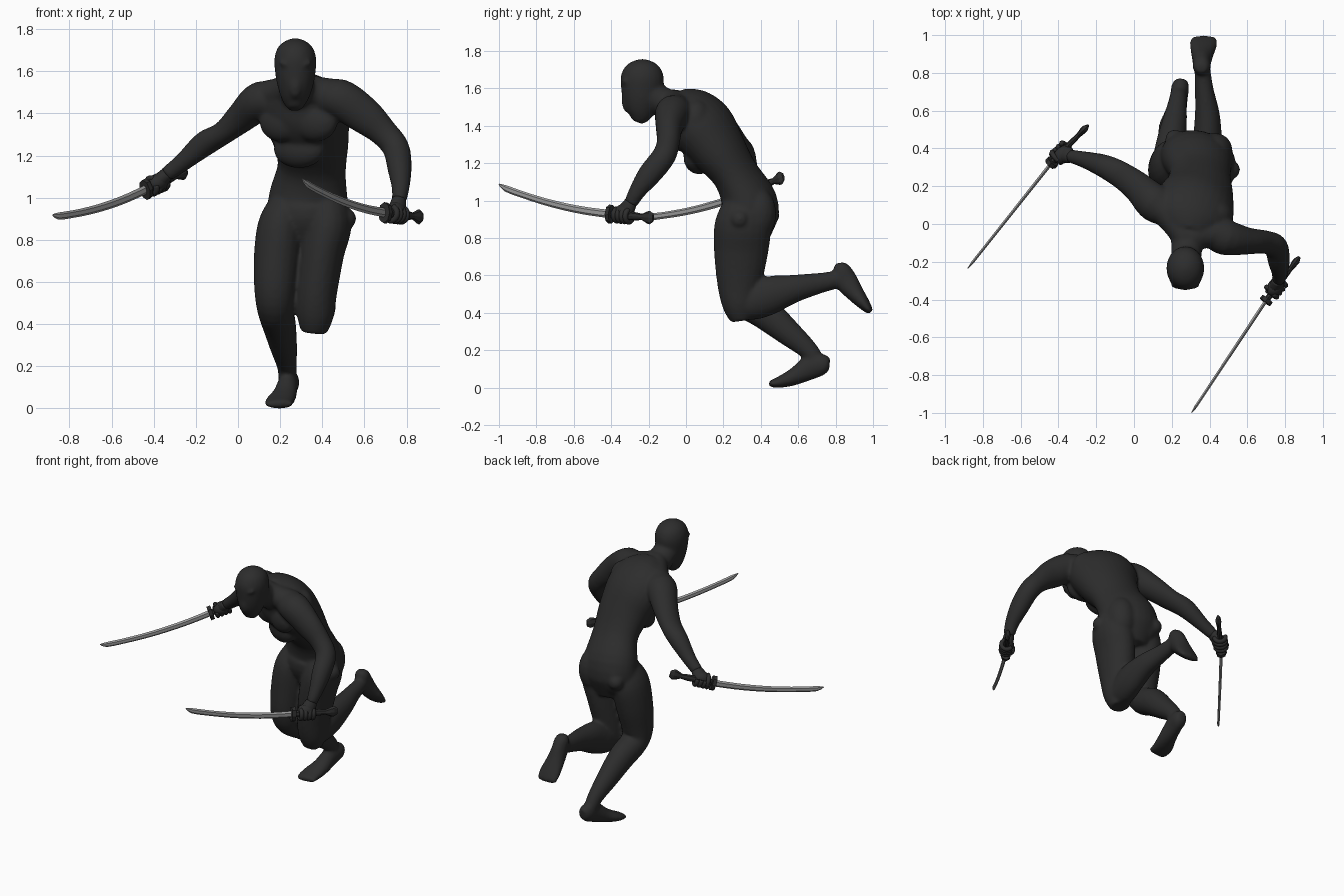
import bpy, bmesh, math
from mathutils import Vector, Matrix


def material(name, v):
    m = bpy.data.materials.new(name)
    m.diffuse_color = (v, v, v, 1)
    return m


DARK = material("dark suit", 0.026)
STEEL = material("steel", 0.35)


def spline(rows, steps):
    """Catmull-Rom through rows of equal length."""
    out = []
    for i in range(len(rows) - 1):
        p = [rows[max(i - 1, 0)], rows[i], rows[i + 1], rows[min(i + 2, len(rows) - 1)]]
        for k in range(steps):
            t = k / steps
            out.append([0.5 * (2 * b + (c - a) * t + (2 * a - 5 * b + 4 * c - d) * t * t
                               + (3 * b - a - 3 * c + d) * t ** 3) for a, b, c, d in zip(*p)])
    return out + [list(rows[-1])]


def loft(bm, rows, side=(1, 0, 0), n=20, steps=4):
    """Tube of elliptical rings; row = x, y, z, half width, half depth, yaw in degrees."""
    rows = [list(r) + [0] * (6 - len(r)) for r in rows]
    rows = spline(rows, steps)
    pts = [Vector(r[:3]) for r in rows]
    rings = []
    for i, r in enumerate(rows):
        t = (pts[min(i + 1, len(pts) - 1)] - pts[max(i - 1, 0)]).normalized()
        s = Matrix.Rotation(math.radians(r[5]), 3, 'Z') @ Vector(side)
        s = (s - t * s.dot(t)).normalized()
        d = t.cross(s)
        rings.append([bm.verts.new(pts[i] + s * r[3] * math.cos(a) + d * r[4] * math.sin(a))
                      for a in (2 * math.pi * k / n for k in range(n))])
    for a, b in zip(rings, rings[1:]):
        for k in range(n):
            bm.faces.new((a[k], a[(k + 1) % n], b[(k + 1) % n], b[k]))
    bm.faces.new(rings[0][::-1])
    bm.faces.new(rings[-1])


def ball(bm, c, r, rot=None):
    m = Matrix.Translation(c) @ (rot or Matrix.Identity(4)) @ Matrix.Diagonal((*r, 1))
    bmesh.ops.create_uvsphere(bm, u_segments=20, v_segments=12, radius=1, matrix=m)


def finish(bm, name, mat, smooth=True):
    bmesh.ops.recalc_face_normals(bm, faces=bm.faces)
    me = bpy.data.meshes.new(name)
    bm.to_mesh(me)
    bm.free()
    me.materials.append(mat)
    for p in me.polygons:
        p.use_smooth = smooth
    ob = bpy.data.objects.new(name, me)
    bpy.context.collection.objects.link(ob)
    return ob


body = bmesh.new()

# torso, pelvis to neck base, twisting on the way up
loft(body, [(.33, .34, .78, .12, .10, -8), (.33, .335, .90, .19, .155, -12), (.335, .335, 1.0, .19, .148, -14),
            (.35, .265, 1.14, .165, .12, -18), (.345, .175, 1.27, .185, .145, -22),
            (.32, .09, 1.39, .215, .165, -25), (.30, .015, 1.475, .20, .14, -25),
            (.285, -.06, 1.53, .10, .08, -20)], n=28)
# slopes from neck to shoulders
for end in ((.45, -.05, 1.485), (.13, .10, 1.475)):
    loft(body, [(.28, -.08, 1.53, .07, .07), (*Vector((.285, -.06, 1.52)).lerp(Vector(end), .5), .075, .075),
                (*end, .08, .08)], side=(0, 1, 0))
# neck
loft(body, [(.30, .04, 1.45, .10, .09), (.282, -.09, 1.51, .085, .08), (.275, -.20, 1.57, .08, .08)])
# head
loft(body, [(.27, -.262, 1.42, .03, .03), (.27, -.248, 1.46, .06, .068), (.272, -.24, 1.53, .085, .098),
            (.272, -.236, 1.60, .097, .112), (.272, -.234, 1.66, .10, .116),
            (.272, -.234, 1.71, .085, .097), (.272, -.234, 1.74, .055, .062), (.272, -.234, 1.757, .015, .015)])
# soft brow and mask ridge
for dx in (-1, 1):
    ball(body, (.272 + dx * .038, -.325, 1.63), (.042, .02, .016), Matrix.Rotation(-dx * .35, 4, 'Y'))
ball(body, (.272, -.315, 1.54), (.035, .03, .07))
# chest, lower ribs, shoulder blades, buttocks and hip knobs
tw = Matrix.Rotation(math.radians(-25), 4, 'Z')
for c, r in (((.365, -.04, 1.36), (.115, .065, .095)), ((.205, .03, 1.36), (.11, .065, .095)),
             ((.29, .07, 1.23), (.13, .07, .09)),
             ((.24, .14, 1.43), (.10, .08, .11)), ((.43, .06, 1.43), (.10, .08, .11)),
             ((.26, .39, .94), (.10, .10, .14)), ((.42, .37, .93), (.10, .115, .15)),
             ((.515, .285, .90), (.046, .05, .05)), ((.215, .45, .92), (.05, .05, .05))):
    ball(body, c, r, tw)

# standing leg and foot
loft(body, [(.235, .33, .97, .085, .10), (.203, .315, .87, .108, .135), (.185, .295, .72, .11, .128),
            (.175, .275, .56, .098, .105), (.178, .305, .47, .087, .088), (.195, .42, .40, .08, .088),
            (.215, .54, .30, .066, .072), (.232, .65, .205, .048, .053), (.235, .69, .15, .044, .047)])
loft(body, [(.248, .768, .125, .028, .035), (.246, .735, .125, .046, .056), (.237, .67, .11, .048, .066),
            (.22, .585, .062, .058, .048), (.198, .515, .034, .068, .034), (.192, .46, .021, .066, .021),
            (.192, .445, .018, .05, .012)])
# raised leg: thigh, calf and foot
loft(body, [(.40, .32, 1.0, .10, .11), (.425, .305, .88, .115, .15), (.40, .295, .74, .105, .147),
            (.375, .285, .56, .097, .12), (.367, .285, .44, .088, .092), (.36, .295, .36, .062, .058)])
loft(body, [(.365, .25, .43, .07, .07), (.375, .35, .46, .08, .10), (.388, .45, .495, .077, .103),
            (.388, .58, .53, .066, .075), (.372, .71, .558, .05, .056), (.362, .82, .58, .042, .046)])
loft(body, [(.358, .826, .668, .028, .024), (.358, .832, .635, .046, .048), (.359, .857, .57, .049, .062),
            (.362, .90, .51, .06, .05), (.367, .945, .455, .073, .036), (.368, .978, .415, .07, .022),
            (.368, .988, .402, .055, .012)])
# left arm
loft(body, [(.40, -.03, 1.46, .08, .08), (.48, -.07, 1.47, .095, .095), (.60, -.09, 1.39, .072, .088),
            (.69, -.095, 1.31, .062, .068), (.75, -.12, 1.235, .064, .064), (.767, -.195, 1.14, .063, .058),
            (.772, -.26, 1.05, .046, .043), (.765, -.295, .985, .037, .035)], side=(0, 1, 0))
# right arm
loft(body, [(.20, .06, 1.45, .08, .08), (.11, .11, 1.46, .10, .093), (.02, .195, 1.385, .083, .075),
            (-.07, .26, 1.307, .073, .056), (-.16, .307, 1.255, .062, .06), (-.26, .34, 1.17, .045, .044),
            (-.34, .36, 1.11, .035, .037)], side=(0, 1, 0))

ob = finish(body, "body", DARK)
rm = ob.modifiers.new("fuse", 'REMESH')
rm.mode = 'VOXEL'
rm.voxel_size = .0095
rm.use_smooth_shade = True
sm = ob.modifiers.new("soften", 'SMOOTH')
sm.factor = .5
sm.iterations = 10


def sword(name, tip, guard, end, hand, wrist):
    tip, guard, end, hand, wrist = map(Vector, (tip, guard, end, hand, wrist))
    axis = (end - guard).normalized()
    up = Vector((0, 0, 1))
    up = (up - axis * up.dot(axis)).normalized()

    # curved blade with a ridged section and slanted tip
    bm = bmesh.new()
    rows = []
    for t in (0, .2, .4, .6, .8, .94, 1):
        p = guard.lerp(tip, t) - Vector((0, 0, .095)) * t * (1 - t)
        w = .022 - .005 * t if t < 1 else .003
        if t == 1:
            p.z += .008
        rows.append((*p, w, .011 - .003 * t if t < 1 else .002))
    loft(bm, rows, side=(0, 0, 1), n=6, steps=2)
    finish(bm, name + "_blade", STEEL, False)

    # handle with a wedge-shaped pommel, and a guard plate
    bm = bmesh.new()
    rows = [(0, .022, .016), (.6, .022, .015), (.76, .017, .013), (.9, .034, .018), (.95, .036, .018), (1.03, .022, .008)]
    loft(bm, [(*guard.lerp(end, t), a, b) for t, a, b in rows], side=up, n=8, steps=1)
    loft(bm, [(*(guard + axis * k), .05, .034) for k in (-.012, .012)], side=up, n=8, steps=1)
    finish(bm, name + "_handle", DARK, False)

    # fist: palm, wrist bridge, four curled fingers and a thumb
    bm = bmesh.new()
    across = (wrist - hand)
    across = (across - axis * across.dot(axis)).normalized()
    out = axis.cross(across)
    frame = Matrix((axis, across, out)).transposed().to_4x4()
    ball(bm, hand + across * .018, (.055, .042, .042), frame)
    loft(bm, [(*wrist, .036, .032), (*wrist.lerp(hand, .5), .046, .036), (*hand.lerp(wrist, .1), .046, .034)],
         side=axis, n=14)
    for k in range(4):
        c = hand + axis * (k - 1.5) * .026
        loft(bm, [(*(c + across * .034 * math.cos(a) + out * .034 * math.sin(a)), .0145, .014)
                  for a in (math.pi * j / 5 + .5 for j in range(7))], side=axis, n=8, steps=2)
    loft(bm, [(*(hand - axis * .03 + across * p + out * q), .014, .014)
              for p, q in ((.04, -.018), (.015, -.038), (-.015, -.036), (-.033, -.015))], side=axis, n=8)
    finish(bm, name + "_hand", DARK)


sword("left_sword", (.305, -1.0, 1.08), (.70, -.405, .928), (.87, -.182, .908),
      (.752, -.335, .922), (.765, -.295, .99))
sword("right_sword", (-.88, -.235, .91), (-.435, .325, 1.04), (-.25, .515, 1.125),
      (-.385, .377, 1.063), (-.335, .358, 1.115))
